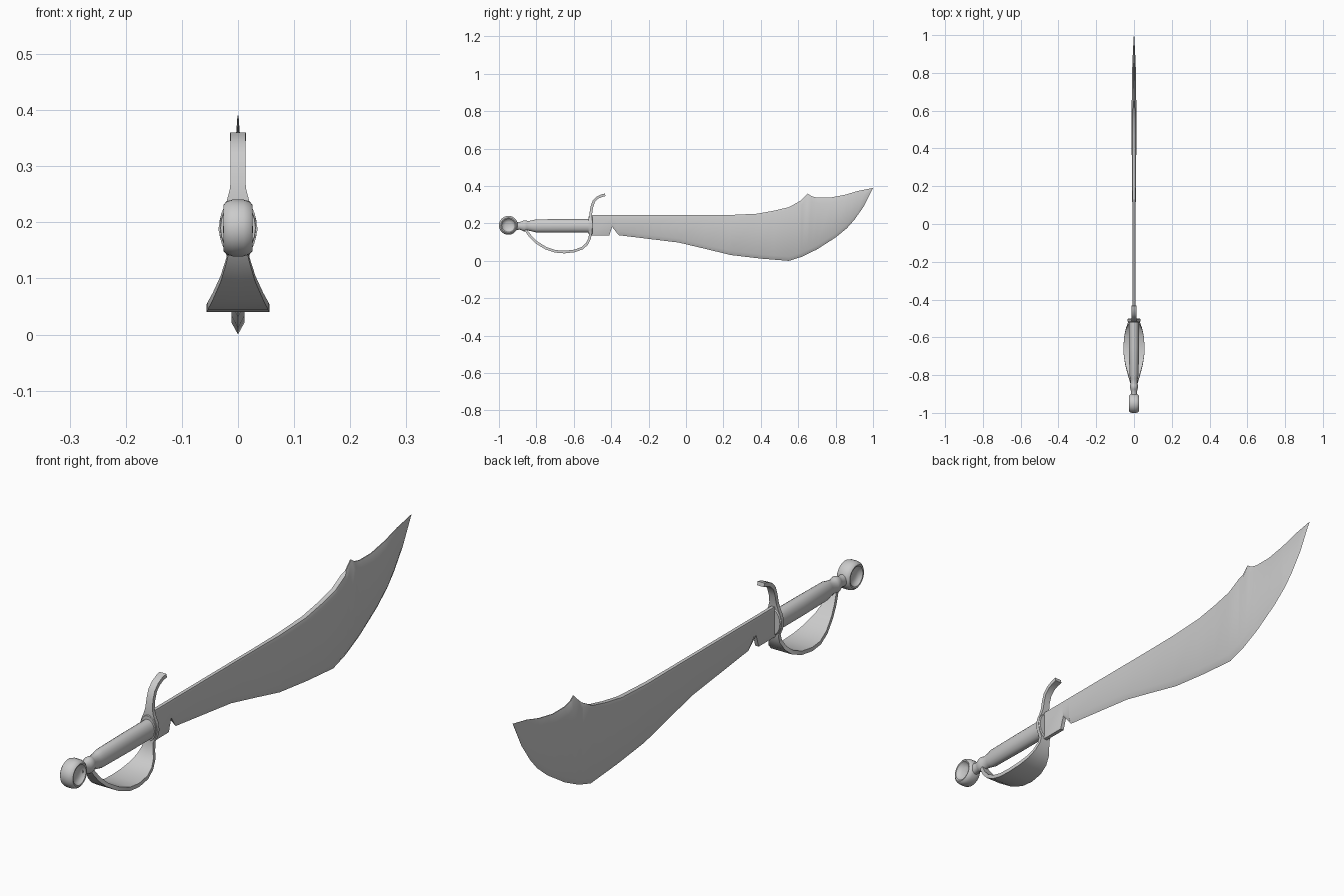
import bpy, bmesh, math

if "Cube" in bpy.data.objects:
    bpy.data.objects.remove(bpy.data.objects["Cube"])


def finish(name, rings, closed_ends=True, angle=35):
    """Skin a list of equal-length vertex rings into a smooth-shaded object."""
    bm = bmesh.new()
    vr = [[bm.verts.new(p) for p in r] for r in rings]
    n = len(vr[0])
    for a, b in zip(vr, vr[1:]):
        for i in range(n):
            j = (i + 1) % n
            bm.faces.new((a[i], a[j], b[j], b[i]))
    if closed_ends:
        bm.faces.new(vr[0])
        bm.faces.new(vr[-1])
    bmesh.ops.remove_doubles(bm, verts=bm.verts, dist=1e-5)
    bmesh.ops.recalc_face_normals(bm, faces=bm.faces)
    me = bpy.data.meshes.new(name)
    bm.to_mesh(me)
    bm.free()
    ob = bpy.data.objects.new(name, me)
    bpy.context.collection.objects.link(ob)
    bpy.ops.object.select_all(action='DESELECT')
    ob.select_set(True)
    bpy.context.view_layer.objects.active = ob
    bpy.ops.object.shade_smooth_by_angle(angle=math.radians(angle))
    return ob


def strip(name, path, thick):
    """Sweep a flat band along a (y, z, half width) path."""
    rings = []
    for i, (y, z, w) in enumerate(path):
        p, q = path[max(i - 1, 0)], path[min(i + 1, len(path) - 1)]
        dy, dz = q[0] - p[0], q[1] - p[1]
        l = math.hypot(dy, dz)
        ny, nz = -dz / l * thick / 2, dy / l * thick / 2
        rings.append([(-w, y + ny, z + nz), (0, y + ny, z + nz), (w, y + ny, z + nz),
                      (w, y - ny, z - nz), (0, y - ny, z - nz), (-w, y - ny, z - nz)])
    return finish(name, rings)


def interp(table, y):
    for a, b in zip(table, table[1:]):
        if a[0] <= y <= b[0]:
            return a[1] + (b[1] - a[1]) * (y - a[0]) / (b[0] - a[0])
    return table[-1][1]


# Blade: spine and cutting edge outlines, skinned station by station
spine = [(-.51, .245), (.23, .245), (.38, .252), (.47, .268), (.55, .287), (.61, .32),
         (.65, .36), (.67, .346), (.70, .338), (.77, .338), (.85, .353), (.92, .374), (1, .39)]
edge = [(-.36, .137), (-.04, .098), (.10, .065), (.24, .031), (.40, .012), (.55, 0), (.62, .022),
        (.70, .061), (.80, .125), (.86, .174), (.90, .219), (.95, .29), (1, .39)]
half = [(-.51, .009), (.10, .009), (.30, .012), (.65, .012), (.85, .009), (1, .001)]
ys = sorted({p[0] for p in spine + edge if p[0] >= -.36})
rings = []
for y in ys:
    top, bot, t = interp(spine, y), interp(edge, y), interp(half, y)
    h = top - bot
    bev, e = min(.022, h * .3), t * (.7 if y < .62 else .15)
    tb = min(.012 if y < .62 else .03, h * .3)
    rings.append([(0, y, bot), (t, y, bot + bev), (t, y, top - tb), (e, y, top),
                  (-e, y, top), (-t, y, top - tb), (-t, y, bot + bev)])
finish("blade", rings)

# Ricasso with the small notch below it
rings = []
for y, bot in [(-.51, .135), (-.41, .135), (-.395, .182), (-.36, .137)]:
    bev = .02 if y > -.4 else .008
    b = 0 if y > -.37 else .007
    rings.append([(b, y, bot), (.009, y, bot + bev), (.009, y, .233), (.0063, y, .245),
                  (-.0063, y, .245), (-.009, y, .233), (-.009, y, bot + bev), (-b, y, bot)])
finish("ricasso", rings)

# Grip with collar and neck, turned along y: (y, half width, half height)
grip = [(-.50, .027, .036), (-.65, .027, .036), (-.80, .024, .035), (-.82, .020, .030),
        (-.845, .018, .025), (-.852, .021, .028), (-.865, .022, .030), (-.875, .019, .026),
        (-.888, .015, .020), (-.905, .018, .022), (-.92, .018, .022)]
N = 20
finish("grip", [[(rx * math.cos(k * math.tau / N), y, .187 + rz * math.sin(k * math.tau / N))
                 for k in range(N)] for y, rx, rz in grip])

# Pommel: thick disc with dished sides, turned about x
prof = [(-.010, .0005), (-.011, .018), (-.016, .030), (-.025, .036), (-.026, .041), (-.021, .047)]
prof += [(-.010, .0505)]
prof += [(-x, r) for x, r in reversed(prof)]
N = 28
finish("pommel", [[(x, -.9495 + r * math.cos(k * math.tau / N), .190 + r * math.sin(k * math.tau / N))
                   for k in range(N)] for x, r in prof], angle=45)

# Guard: upper hook, oval plate and flared knuckle bow in one band
guard = [(-.432, .353, .014), (-.452, .348, .013), (-.475, .337, .013), (-.493, .318, .013),
         (-.503, .29, .013), (-.508, .26, .014), (-.510, .238, .020), (-.510, .215, .030),
         (-.510, .188, .035), (-.510, .165, .030), (-.511, .142, .020), (-.516, .118, .022),
         (-.530, .090, .033), (-.555, .068, .043), (-.595, .053, .052), (-.65, .047, .056),
         (-.70, .051, .054), (-.75, .068, .045), (-.80, .099, .031), (-.83, .128, .022),
         (-.85, .155, .015), (-.858, .170, .012)]
strip("guard", guard, .014)

# Collar where the blade seats into the guard
finish("guard_collar", [[(rx * math.cos(k * math.tau / 20), y, .19 + rz * math.sin(k * math.tau / 20))
                         for k in range(20)] for y, rx, rz in
                        [(-.521, .031, .046), (-.505, .034, .051), (-.499, .030, .046)]])
